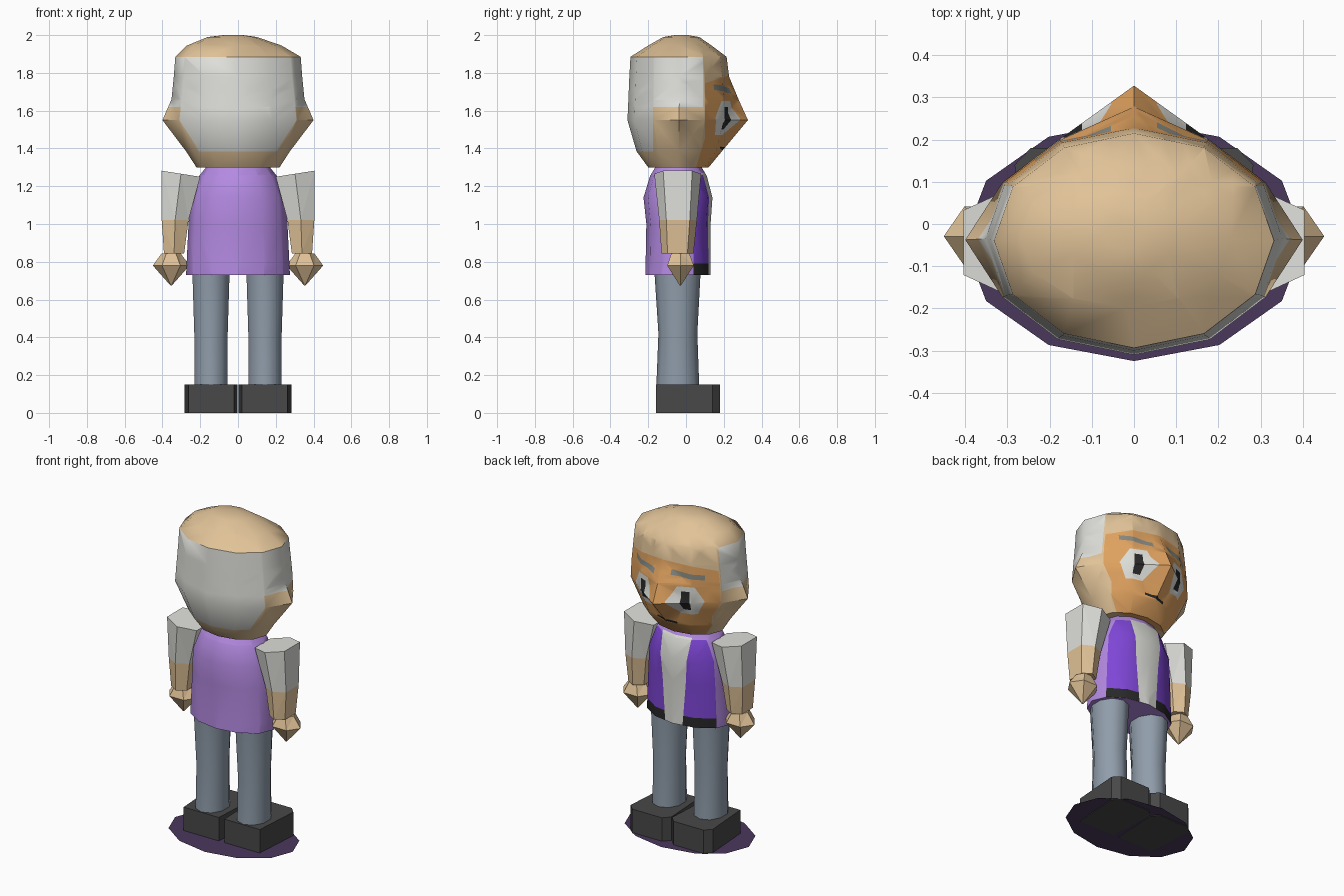
import bpy, bmesh, math
from mathutils import Vector

if "Cube" in bpy.data.objects:
    bpy.data.objects.remove(bpy.data.objects["Cube"])


def colour(name, r, g, b):
    m = bpy.data.materials.new(name)
    lin = [((c / 255 + 0.055) / 1.055) ** 2.4 for c in (r, g, b)]
    m.diffuse_color = (*lin, 1)
    m.use_nodes = True
    m.node_tree.nodes["Principled BSDF"].inputs["Base Color"].default_value = m.diffuse_color
    return m


MATS = [colour(*c) for c in (
    ("skin", 225, 195, 152), ("face_tan", 225, 163, 96), ("white", 224, 224, 219),
    ("lilac", 180, 138, 226), ("violet", 126, 70, 214), ("black", 40, 40, 40),
    ("slate_blue", 144, 157, 171), ("shoe_grey", 72, 72, 72),
    ("base_purple", 74, 55, 92), ("brow_grey", 138, 138, 130))]
SKIN, TAN, WHITE, LILAC, VIOLET, BLACK, SLATE, SHOE, BASE, BROW = range(10)


def ring(z, rx, y0, y1, cx=0.0, n=12, turn=0.0):
    """Elliptical cross-section; index 0 is the +y end."""
    cy, ry = (y0 + y1) / 2, (y1 - y0) / 2
    angles = [2 * math.pi * (k + turn) / n for k in range(n)]
    return [Vector((cx + rx * math.sin(a), cy + ry * math.cos(a), z)) for a in angles]


def loft(name, rings, mat):
    """Skin a stack of equal-sized rings and close both ends."""
    bm = bmesh.new()
    rows = [[bm.verts.new(p) for p in r] for r in rings]
    n = len(rows[0])
    for lo, hi in zip(rows, rows[1:]):
        for i in range(n):
            j = (i + 1) % n
            bm.faces.new((lo[i], lo[j], hi[j], hi[i]))
    bm.faces.new(rows[0])
    if len(rows) > 1:
        bm.faces.new(rows[-1])
        bmesh.ops.triangulate(bm, faces=[f for f in bm.faces if len(f.verts) == 4])
    bmesh.ops.recalc_face_normals(bm, faces=bm.faces[:])
    me = bpy.data.meshes.new(name)
    for m in MATS:
        me.materials.append(m)
    for f in bm.faces:
        f.material_index = mat
    bm.to_mesh(me)
    bm.free()
    ob = bpy.data.objects.new(name, me)
    bpy.context.collection.objects.link(ob)
    return ob


def paint(ob, poly, mat, axis=0, keep=lambda c: True):
    """Cut a convex counter-clockwise outline (axis, z) into the surface and colour it."""
    bm = bmesh.new()
    bm.from_mesh(ob.data)
    faces = [f for f in bm.faces if keep(f.calc_center_median())]
    for a, b in zip(poly, poly[1:] + poly[:1]):
        co, no = Vector((0, 0, a[1])), Vector((0, 0, b[0] - a[0]))
        co[axis], no[axis] = a[0], a[1] - b[1]
        no.normalize()
        edges = list({e for f in faces for e in f.edges})
        verts = list({v for f in faces for v in f.verts})
        if not faces:
            break
        res = bmesh.ops.bisect_plane(bm, geom=verts + edges + faces, dist=1e-5,
                                     plane_co=co, plane_no=no)
        faces = [g for g in res["geom"] if isinstance(g, bmesh.types.BMFace)
                 and (g.calc_center_median() - co).dot(no) > 0]
    for f in faces:
        f.material_index = mat
    bm.to_mesh(ob.data)
    bm.free()


def box(u0, u1, z0, z1):
    return [(u0, z0), (u1, z0), (u1, z1), (u0, z1)]


def smooth(ob, deg):
    bpy.ops.object.select_all(action='DESELECT')
    ob.select_set(True)
    bpy.context.view_layer.objects.active = ob
    bpy.ops.object.shade_smooth_by_angle(angle=math.radians(deg))


# Flat base disc just above the soles
loft("base_disc", [ring(0.004, 0.405, -0.325, 0.245)], BASE)

# Head: stacked rings with pulled-out nose and ears
head_rings = [
    ring(1.30, 0.22, -0.20, 0.12), ring(1.385, 0.275, -0.262, 0.19),
    ring(1.55, 0.36, -0.31, 0.235), ring(1.66, 0.352, -0.305, 0.235),
    ring(1.78, 0.34, -0.30, 0.228), ring(1.885, 0.332, -0.294, 0.215),
    ring(1.945, 0.25, -0.20, 0.135, -0.02), ring(1.99, 0.13, -0.12, 0.07, -0.03),
    ring(2.0, 0.05, -0.06, 0.01, -0.025)]
head_rings[2][0].y, head_rings[3][0].y = 0.328, 0.278
head_rings[2][3].x, head_rings[2][9].x = 0.4, -0.4
head = loft("head", head_rings, SKIN)

# Hair around the back and sides
paint(head, box(-0.5, -0.175, 1.385, 1.62), WHITE, 1)
paint(head, box(-0.5, 0.09, 1.62, 1.885), WHITE, 1)
# Face area
paint(head, [(0.1, 1.29), (0.5, 1.29), (0.5, 1.83), (0.22, 1.785), (0.1, 1.745)], TAN, 1)
paint(head, [(0.05, 1.29), (0.1, 1.29), (0.1, 1.45)], TAN, 1)


def in_front(c):
    return c.y > 0.05


# Eyes, pupils, brows and mouth cut into the face
for s in (1, -1):
    x = 0.145 * s
    paint(head, [(x - 0.045, 1.47), (x + 0.045, 1.47), (x + 0.092, 1.56),
                 (x + 0.045, 1.65), (x - 0.045, 1.65), (x - 0.092, 1.56)],
          WHITE, 0, in_front)
    paint(head, box(x - 0.022, x + 0.022, 1.50, 1.62), BLACK, 0, in_front)
    paint(head, [(x - 0.09, 1.69), (x + 0.09, 1.71), (x + 0.09, 1.74), (x - 0.09, 1.72)],
          BROW, 0, in_front)
paint(head, [(-0.065, 1.385), (0.07, 1.4), (0.07, 1.412), (-0.065, 1.4)],
      BLACK, 0, in_front)
smooth(head, 50)

# Torso with front panels, open shirt stripe and belt
torso = loft("torso", [
    ring(0.73, 0.275, -0.215, 0.13), ring(1.0, 0.262, -0.21, 0.13),
    ring(1.14, 0.25, -0.225, 0.14), ring(1.255, 0.205, -0.19, 0.11),
    ring(1.305, 0.165, -0.16, 0.08)], LILAC)


def front_half(c):
    return c.y > 0.02 and c.z > 0.731


paint(torso, box(0.04, 0.5, 0.731, 0.79), BLACK, 1)
paint(torso, box(0.04, 0.5, 0.79, 1.26), VIOLET, 1)
paint(torso, [(-0.06, 0.731), (0.06, 0.731), (0.1, 1.27), (-0.1, 1.27)],
      WHITE, 0, front_half)
smooth(torso, 50)

for s, side in ((1, "right"), (-1, "left")):
    # Trouser leg
    leg = loft(side + "_leg", [
        ring(0.14, 0.093, -0.157, 0.07, 0.143 * s, 10),
        ring(0.42, 0.093, -0.146, 0.06, 0.143 * s, 10),
        ring(0.76, 0.104, -0.168, 0.078, 0.143 * s, 10)], SLATE)
    smooth(leg, 60)

    # Shoe with chamfered toe
    sole = [(0.02, -0.16), (0.262, -0.16), (0.283, 0.14),
            (0.245, 0.18), (0.04, 0.18), (0.003, 0.14)]
    loft(side + "_shoe", [[Vector((x * s, y, z)) for x, y in sole] for z in (0, 0.15)], SHOE)

    # Arm: six-sided, sleeve above, bare forearm below
    def section(x0, x1, y0, y1, z_in, z_out):
        xm, zm = (x0 + x1) / 2, (z_in + z_out) / 2
        h = (y1 - y0) * 0.19
        pts = [(x1, y0 + h, z_out), (x1, y1 - h, z_out), (xm, y1, zm),
               (x0, y1 - h, z_in), (x0, y0 + h, z_in), (xm, y0, zm)]
        return [Vector((x * s, y, z)) for x, y, z in pts]

    arm = loft(side + "_arm", [
        section(0.285, 0.392, -0.13, 0.04, 0.845, 0.845),
        section(0.262, 0.404, -0.142, 0.058, 1.02, 1.02),
        section(0.2, 0.404, -0.168, 0.08, 1.25, 1.282)], SKIN)
    paint(arm, box(-0.5, 0.5, 1.02, 1.4), WHITE, 1)

    # Fist: pointed six-sided lump
    cx = 0.354 * s
    loft(side + "_hand", [
        ring(0.675, 0.004, -0.034, -0.026, cx, 6, 0.5),
        ring(0.78, 0.097, -0.11, 0.052, cx, 6, 0.5),
        ring(0.845, 0.05, -0.085, 0.025, cx, 6, 0.5)], SKIN)
